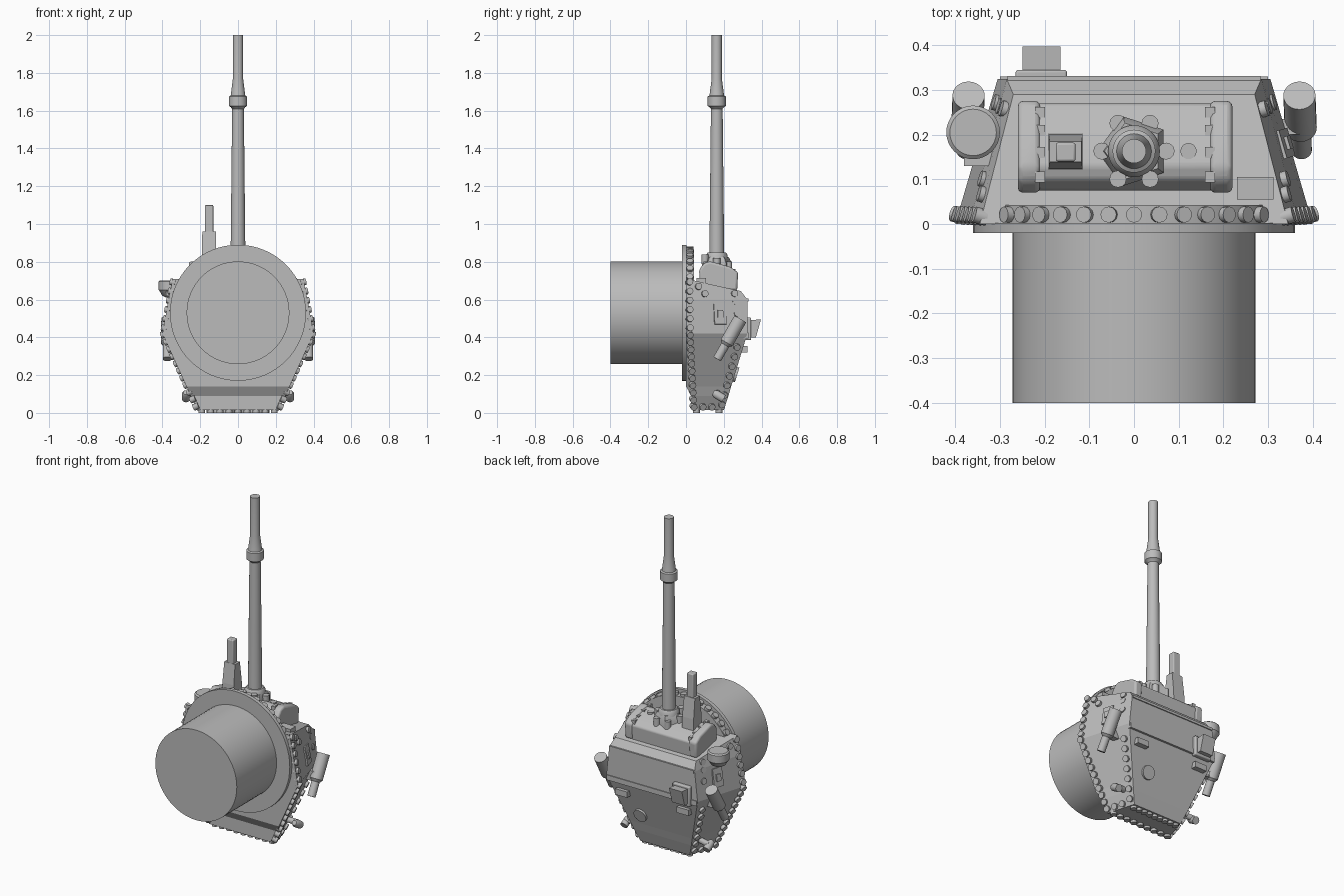
import bpy, bmesh
from math import sin, cos, radians, pi
from mathutils import Vector, Matrix

if "Cube" in bpy.data.objects:
    bpy.data.objects.remove(bpy.data.objects["Cube"])

steel = bpy.data.materials.new("grey steel")
steel.use_nodes = True
steel.diffuse_color = (0.5, 0.5, 0.5, 1)
steel.node_tree.nodes["Principled BSDF"].inputs["Base Color"].default_value = (0.5, 0.5, 0.5, 1)


def finish(name, bm, bevel=0, smooth=True):
    bmesh.ops.recalc_face_normals(bm, faces=bm.faces)
    mesh = bpy.data.meshes.new(name)
    bm.to_mesh(mesh)
    bm.free()
    mesh.materials.append(steel)
    obj = bpy.data.objects.new(name, mesh)
    bpy.context.collection.objects.link(obj)
    bpy.ops.object.select_all(action="DESELECT")
    obj.select_set(True)
    bpy.context.view_layer.objects.active = obj
    if smooth:
        bpy.ops.object.shade_smooth_by_angle(angle=radians(35))
    if bevel:
        mod = obj.modifiers.new("bevel", "BEVEL")
        mod.width, mod.segments = bevel, 3
    return obj


def loft(bm, loops):
    """Skin a row of closed loops and cap both ends."""
    rows = [[bm.verts.new(p) for p in loop] for loop in loops]
    n = len(rows[0])
    for a, b in zip(rows, rows[1:]):
        for i in range(n):
            j = (i + 1) % n
            bm.faces.new((a[i], a[j], b[j], b[i]))
    bm.faces.new(rows[0])
    bm.faces.new(rows[-1])


def turned(name, origin, axis, profile, sides=32):
    """Solid of revolution; the profile holds (radius, distance along axis)."""
    rot = Vector(axis).to_track_quat("Z", "Y")
    bm = bmesh.new()
    loft(bm, [[Vector(origin) + rot @ Vector((r * cos(2 * pi * i / sides),
                                             r * sin(2 * pi * i / sides), t))
               for i in range(sides)] for r, t in profile])
    return finish(name, bm)


def side_prism(name, outline, x0, x1, bevel=0):
    """Extrude a (y, z) outline along x."""
    bm = bmesh.new()
    loft(bm, [[(x, y, z) for y, z in outline] for x in (x0, x1)])
    return finish(name, bm, bevel, smooth=bool(bevel))


def box(name, lo, hi, bevel=0):
    return side_prism(name, [(lo[1], lo[2]), (hi[1], lo[2]), (hi[1], hi[2]), (lo[1], hi[2])],
                      lo[0], hi[0], bevel)


def stud(bm, point, normal, radius=0.018, depth=0.015):
    turn = Vector(normal).to_track_quat("Z", "Y").to_matrix().to_4x4()
    bmesh.ops.create_cone(bm, cap_ends=True, segments=12, radius1=radius, radius2=radius,
                          depth=depth * 2, matrix=Matrix.Translation(point) @ turn)


# Basket and mounting flange
turned("basket", (0, -0.4, 0.53), (0, 1, 0), [(0.272, 0), (0.272, 0.39)], 64)
turned("ring_flange", (0, -0.02, 0.53), (0, 1, 0), [(0.36, 0), (0.36, 0.022)], 64)
turned("front_collar", (0, 0, 0.53), (0, 1, 0), [(0.335, 0), (0.335, 0.043)], 64)

# Faceted armoured shell: floor y, floor half width, floor z, roof y, roof half width, roof z
sections = [(0.03, 0.215, 0.014, 0.2, 0.165, 0.014),
            (0.03, 0.25, 0.09, 0.225, 0.193, 0.09),
            (0, 0.273, 0.14, 0.239, 0.209, 0.14),
            (0, 0.4, 0.42, 0.325, 0.305, 0.42),
            (0, 0.368, 0.6, 0.325, 0.285, 0.6),
            (0, 0.345, 0.71, 0.29, 0.27, 0.645)]
bm = bmesh.new()
loft(bm, [[(-a, y, z), (a, y, z), (b, v, w), (-b, v, w)] for y, a, z, v, b, w in sections])
finish("turret_shell", bm, smooth=False)

# Studs along the armour seams
rear = [Vector(p) for p in ((0.215, 0.03, 0.014), (0.4, 0, 0.42),
                            (0.165, 0.2, 0.014), (0.305, 0.325, 0.42))]
fore = [Vector(p) for p in ((0.4, 0, 0.42), (0.345, 0, 0.71),
                            (0.305, 0.325, 0.42), (0.27, 0.29, 0.645))]


def on_wall(quad, u, v):
    a, b, c, d = quad
    return a.lerp(b, u).lerp(c.lerp(d, u), v)


def wall_normal(quad):
    n = (quad[1] - quad[0]).cross(quad[2] - quad[0]).normalized()
    return n if n.x > 0 else -n


places = [(rear, 0.05 + 0.094 * i, 0.06) for i in range(11)]
places += [(rear, 0.08 + 0.125 * i, 0.88) for i in range(7)]
places += [(rear, 0.05, v) for v in (0.33, 0.6)]
places += [(fore, 0.1 + 0.17 * i, 0.06) for i in range(6)]
places += [(fore, 0.9, 0.22), (fore, 0.78, 0.33)]
places += [(fore, u, 0.87) for u in (0.9, 0.72, 0.45)]
bm = bmesh.new()
for side in (1, -1):
    flip = Vector((side, 1, 1))
    for quad, u, v in places:
        stud(bm, on_wall(quad, u, v) * flip, wall_normal(quad) * flip)
for i in range(-6, 7):
    a = radians(9.4 * i)
    stud(bm, (0.335 * sin(a), 0.021, 0.53 + 0.335 * cos(a)), (sin(a), 0, cos(a)))
for i in range(-4, 5):
    for y, pitch in ((0.055, 0.048), (0.175, 0.037)):
        stud(bm, (pitch * i, y, 0.014), (0, 0, -1), depth=0.014)
finish("seam_studs", bm)

# Roof seams, plates and vent
box("roof_front_seam", (-0.283, 0.3, 0.59), (0.283, 0.331, 0.605))
box("roof_rear_seam", (-0.3, 0.3, 0.395), (0.3, 0.33, 0.425))
for side in (1, -1):
    x = 0.205 * side
    box("roof_plate", (x - 0.04, 0.28, 0.32), (x + 0.04, 0.326, 0.355))
turned("roof_port", (0.12, 0.24, 0.21), (0, 0.956, -0.293), [(0.04, 0), (0.04, 0.032)])

# Periscope
box("periscope_base", (-0.265, 0.315, 0.385), (-0.15, 0.345, 0.505), 0.006)
side_prism("periscope_head", [(0.33, 0.4), (0.37, 0.4), (0.397, 0.495), (0.33, 0.49)],
           -0.25, -0.165)

# Mantlet with larger end caps
face = [(0.08, 0.65), (0.075, 0.75), (0.1, 0.785), (0.13, 0.795),
        (0.23, 0.765), (0.27, 0.735), (0.265, 0.64)]
side_prism("mantlet", face, -0.22, 0.18, 0.008)
grown = [(0.17 + (y - 0.17) * 1.06, z + 0.008) for y, z in face]
for name, x0, x1, step in (("mantlet_cap_right", -0.26, -0.21, 1), ("mantlet_cap_left", 0.17, 0.22, -1)):
    side_prism(name, grown, x0, x1, 0.012)
    edge = x1 if step > 0 else x0
    for y in (0.105, 0.16, 0.21, 0.25):
        top = 0.802 - max(0, y - 0.13) * 0.33
        box("cap_tooth", (edge - 0.011, y - 0.012, top - 0.03), (edge + 0.011, y + 0.012, top))

# Gun: five-sided mount, bolts and barrel
gun = Vector((0, 0.163, 0))
turned("gun_mount", gun + Vector((0, 0, 0.74)), (0, 0, 1), [(0.082, 0), (0.082, 0.055), (0.066, 0.085)], 5)
bm = bmesh.new()
for i in range(6):
    a = radians(60 * i)
    stud(bm, gun + Vector((0.072 * cos(a), 0.072 * sin(a), 0.795 - 0.02 * sin(a))), (0, 0, 1), 0.019, 0.025)
finish("mount_bolts", bm)
turned("barrel", gun, (0, 0, 1),
       [(0.058, 0.78), (0.058, 0.835), (0.048, 0.85), (0.039, 0.85), (0.031, 1.61),
        (0.04, 1.62), (0.048, 1.625), (0.048, 1.675), (0.039, 1.68), (0.036, 1.7),
        (0.027, 1.77), (0.027, 2.0)], 32)

# Secondary gun beside the barrel
bm = bmesh.new()
loft(bm, [[(-0.153 + sx * w, 0.162 + sy * d, z) for sx, sy in ((-1, -1), (1, -1), (1, 1), (-1, 1))]
          for w, d, z in ((0.038, 0.042, 0.75), (0.038, 0.038, 0.84), (0.036, 0.023, 0.96))])
finish("secondary_gun_shroud", bm, smooth=False)
box("secondary_gun_barrel", (-0.175, 0.14, 0.94), (-0.131, 0.182, 1.1), 0.005)
turned("sight_port", (0.122, 0.163, 0.77), (0, 0, 1), [(0.018, 0), (0.018, 0.022)], 20)
box("front_bracket", (0.23, 0.055, 0.66), (0.312, 0.105, 0.715))

# Lamp on its bracket
box("lamp_bracket", (-0.38, 0.13, 0.62), (-0.27, 0.205, 0.645))
turned("lamp", (-0.36, 0.205, 0.61), (0, 0, 1),
       [(0.02, 0), (0.042, 0.012), (0.055, 0.035), (0.06, 0.04), (0.06, 0.085), (0.052, 0.092)])

# Fittings repeated on both sides
for side, label in ((1, "left"), (-1, "right")):
    # Slanted launcher tube
    turned("launcher_" + label, (0.375 * side, 0.165, 0.285), (-0.02 * side, 0.5, 0.865),
           [(0.023, 0), (0.023, 0.085), (0.036, 0.1), (0.036, 0.245)], 24)
    box("launcher_mount_" + label, (0.335 * side - 0.035, 0.2, 0.36), (0.335 * side + 0.035, 0.235, 0.42))
    # Pistol port set flat on the wall
    n = wall_normal(fore) * Vector((side, 1, 1))
    up = Vector((0, 0, 1)) - n * n.z
    up.normalize()
    frame = Matrix((up.cross(n), up, n)).transposed().to_4x4()
    spot = on_wall(fore, 0.4, 0.57) * Vector((side, 1, 1))
    bm = bmesh.new()
    for w, h, d in ((0.065, 0.11, 0.03), (0.03, 0.04, 0.045)):
        size = Matrix.Diagonal((w, h, d, 1))
        bmesh.ops.create_cube(bm, size=1, matrix=Matrix.Translation(spot) @ frame @ size)
    finish("pistol_port_" + label, bm, smooth=False)
    # Lifting hook
    turned("hook_post_" + label, (0.21 * side, 0.165, 0.105), (side, 0.15, -0.1), [(0.017, 0), (0.017, 0.07)], 16)
    turned("hook_head_" + label, (0.275 * side, 0.2, 0.075), (0, -0.85, 0.5), [(0.022, 0), (0.022, 0.05), (0.014, 0.065)], 16)
